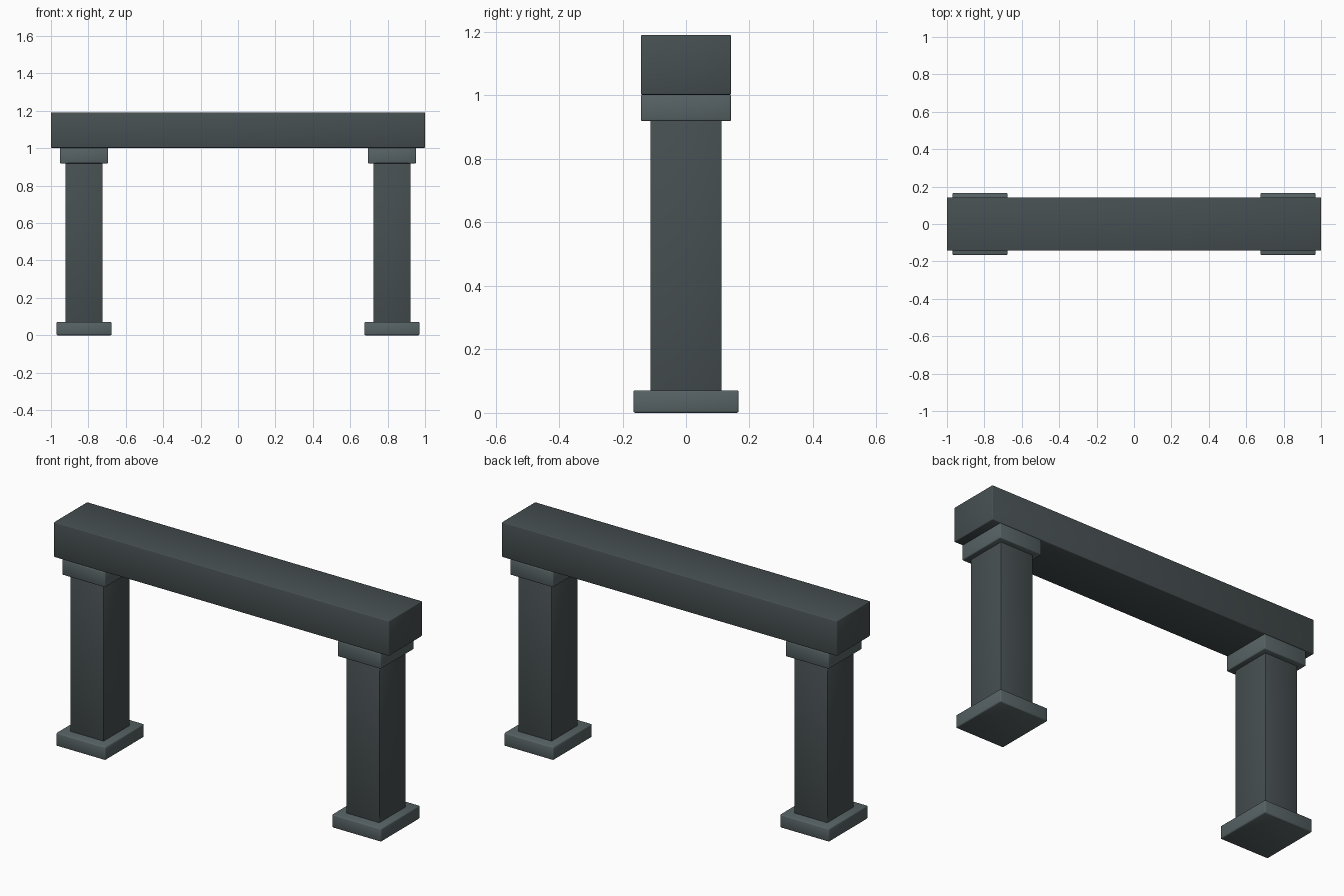
import bpy

if "Cube" in bpy.data.objects:
    bpy.data.objects.remove(bpy.data.objects["Cube"])


def material(name, rgb):
    m = bpy.data.materials.new(name)
    m.diffuse_color = (*rgb, 1)
    m.use_nodes = True
    m.node_tree.nodes["Principled BSDF"].inputs["Base Color"].default_value = m.diffuse_color
    return m


dark = material("dark_stone", (0.062, 0.078, 0.082))
light = material("light_stone", (0.095, 0.123, 0.128))


def block(name, x, half_x, half_y, z0, z1, mat, bevel):
    """Softly bevelled box between heights z0 and z1."""
    bpy.ops.mesh.primitive_cube_add(size=2, location=(x, 0, (z0 + z1) / 2))
    ob = bpy.context.object
    ob.name = name
    ob.scale = (half_x, half_y, (z1 - z0) / 2)
    bpy.ops.object.transform_apply(location=False, rotation=False, scale=True)
    ob.data.materials.append(mat)
    mod = ob.modifiers.new("soft_edges", 'BEVEL')
    mod.width = bevel
    mod.segments = 2
    bpy.ops.object.shade_smooth()
    return ob


# Lintel across the top
block("lintel", 0, 1.0, 0.142, 1.002, 1.191, dark, 0.004)

# Two pillars: base, shaft and capital
for side, x in (("left", -0.823), ("right", 0.823)):
    block(side + "_base", x, 0.147, 0.166, 0.0, 0.071, light, 0.006)
    block(side + "_shaft", x, 0.099, 0.112, 0.065, 0.925, dark, 0.003)
    block(side + "_capital", x, 0.129, 0.142, 0.919, 1.002, light, 0.005)
